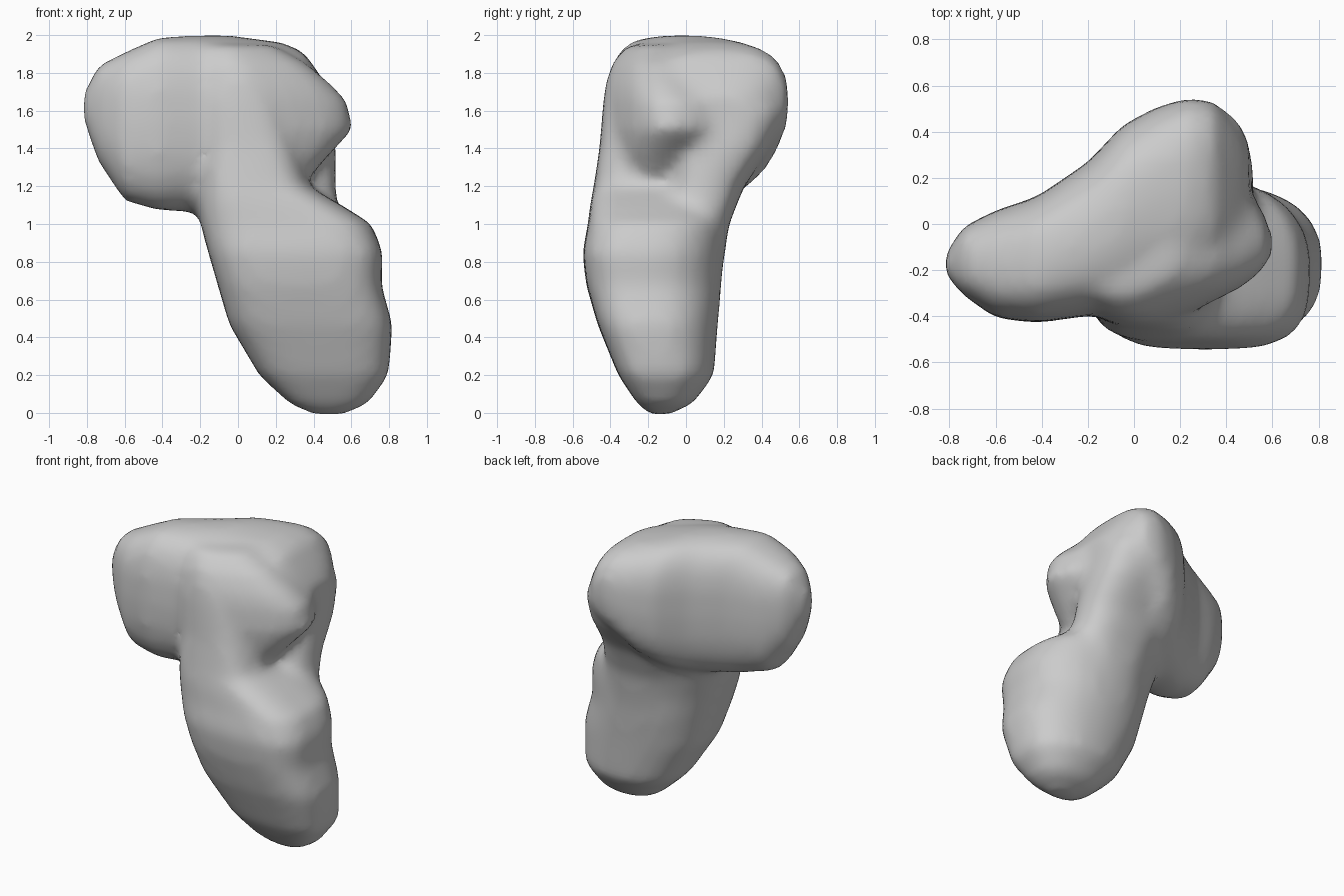
import bpy, bmesh, math

cube = bpy.data.objects.get("Cube")
if cube:
    bpy.data.objects.remove(cube, do_unlink=True)

stone = bpy.data.materials.new("grey stone")
stone.use_nodes = True
grey = (0.6, 0.6, 0.6, 1)
stone.diffuse_color = grey
stone.node_tree.nodes["Principled BSDF"].inputs["Base Color"].default_value = grey

SIDES = 24
bm = bmesh.new()


def by_height(t, u, v):
    return (u, v, t)


def along_x(t, u, v):
    return (t, u, v)


def turned(t, u, v):
    """By height, with u running along the slanted front right face."""
    c, s = math.cos(0.43), math.sin(0.43)
    return (c * u - s * v, s * u + c * v - 0.43, t)


def loft(slices, place, low, high):
    """Skin rounded slices (t, u_min, u_max, v_min, v_max); low and high set
    how square the two halves are."""
    rings = []
    for t, u0, u1, v0, v1 in slices:
        ring = []
        for i in range(SIDES):
            a = 2 * math.pi * i / SIDES
            c, s = math.cos(a), math.sin(a)
            power = low if s < 0 else high
            u = (u0 + u1) / 2 + (u1 - u0) / 2 * math.copysign(abs(c) ** power, c)
            v = (v0 + v1) / 2 + (v1 - v0) / 2 * math.copysign(abs(s) ** power, s)
            ring.append(bm.verts.new(place(t, u, v)))
        rings.append(ring)
    for a, b in zip(rings, rings[1:]):
        for i in range(SIDES):
            j = (i + 1) % SIDES
            bm.faces.new((a[i], a[j], b[j], b[i]))
    bm.faces.new(rings[0][::-1])
    bm.faces.new(rings[-1])


# Leaning lower column: z, x range, y range
loft([(-0.01, 0.40, 0.56, -0.19, -0.09), (0.05, 0.27, 0.69, -0.26, 0.04),
      (0.2, 0.11, 0.80, -0.36, 0.15), (0.47, -0.05, 0.82, -0.47, 0.17),
      (0.68, -0.11, 0.76, -0.53, 0.19), (0.85, -0.16, 0.77, -0.55, 0.20),
      (1.0, -0.20, 0.71, -0.52, 0.22), (1.1, -0.21, 0.55, -0.51, 0.24),
      (1.2, -0.21, 0.38, -0.49, 0.27), (1.4, -0.20, 0.32, -0.46, 0.30),
      (1.65, -0.20, 0.22, -0.44, 0.25), (1.82, -0.20, 0.15, -0.40, 0.15),
      (1.95, -0.18, 0.05, -0.31, 0.0)],
     by_height, 0.58, 0.93)

# Buttress running up the back into the upper lobe
loft([(0.6, 0.10, 0.56, -0.2, 0.17), (1.0, 0.0, 0.54, -0.15, 0.23),
      (1.2, -0.07, 0.52, -0.1, 0.31), (1.4, -0.08, 0.52, -0.05, 0.45),
      (1.6, 0.0, 0.50, 0.0, 0.53)],
     by_height, 0.8, 0.75)

# Overhanging upper lobe, sliced along x: x, y range, z range
loft([(-0.82, -0.22, -0.13, 1.55, 1.69), (-0.74, -0.31, -0.01, 1.33, 1.84),
      (-0.6, -0.41, 0.06, 1.12, 1.91), (-0.42, -0.43, 0.12, 1.07, 1.99),
      (-0.2, -0.40, 0.27, 1.06, 2.00), (-0.05, -0.36, 0.43, 1.10, 2.00),
      (0.1, -0.28, 0.51, 1.18, 1.98), (0.24, -0.22, 0.55, 1.32, 1.96),
      (0.35, -0.18, 0.53, 1.38, 1.91), (0.44, -0.15, 0.43, 1.44, 1.78),
      (0.5, -0.08, 0.32, 1.48, 1.68)],
     along_x, 0.8, 0.7)

# Slanted shoulder jutting out above the notch
loft([(1.22, -0.05, 0.44, 0.0, 0.4), (1.36, -0.1, 0.58, -0.04, 0.45),
      (1.5, -0.1, 0.72, -0.06, 0.47), (1.65, -0.1, 0.69, -0.05, 0.47),
      (1.74, -0.1, 0.60, -0.03, 0.47), (1.85, -0.1, 0.47, 0.02, 0.47),
      (1.95, -0.08, 0.3, 0.12, 0.45)],
     turned, 0.62, 0.85)

bmesh.ops.recalc_face_normals(bm, faces=bm.faces)
mesh = bpy.data.meshes.new("stone_body")
bm.to_mesh(mesh)
bm.free()
mesh.materials.append(stone)
body = bpy.data.objects.new("stone_body", mesh)
bpy.context.collection.objects.link(body)

# Fuse the lobes into one soft weathered surface
remesh = body.modifiers.new("fuse", "REMESH")
remesh.mode = "VOXEL"
remesh.voxel_size = 0.035
remesh.use_smooth_shade = True
soften = body.modifiers.new("soften", "SMOOTH")
soften.factor = 0.5
soften.iterations = 10

bpy.context.view_layer.objects.active = body
body.select_set(True)
for name in ("fuse", "soften"):
    bpy.ops.object.modifier_apply(modifier=name)
bpy.ops.object.shade_smooth()
